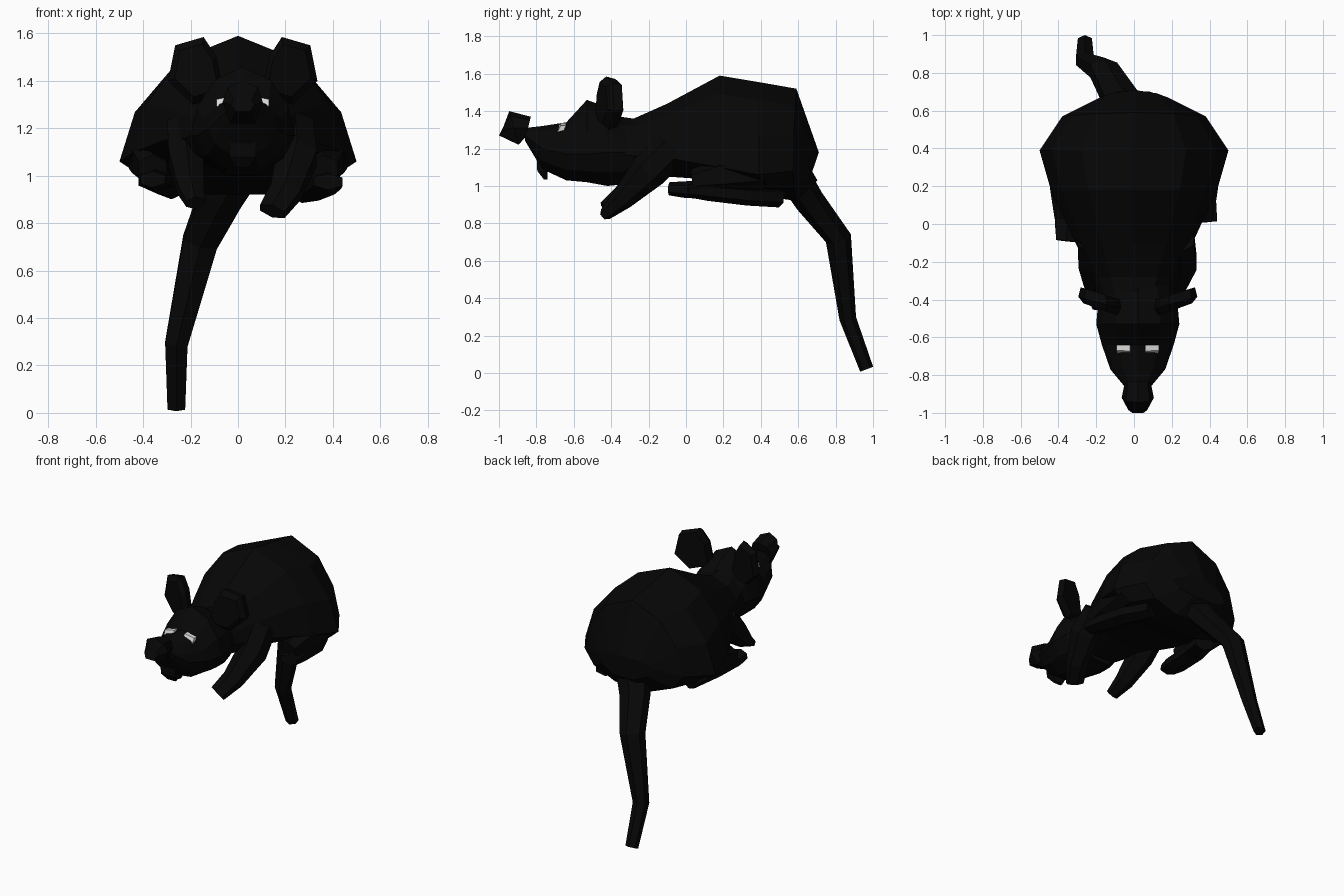
import bpy, bmesh, math
from mathutils import Vector


def material(name, rgb):
    m = bpy.data.materials.new(name)
    m.diffuse_color = (*rgb, 1)
    return m


FUR = material("black fur", (0.002, 0.002, 0.002))
EYE = material("pale eye", (0.7, 0.7, 0.7))
HX = 0.02  # head is turned very slightly off the centre line


def loft(name, rings, mat=FUR):
    """Skin a list of equal rings and cap both ends."""
    bm = bmesh.new()
    vr = [[bm.verts.new(p) for p in r] for r in rings]
    n = len(vr[0])
    for a, b in zip(vr, vr[1:]):
        for i in range(n):
            j = (i + 1) % n
            bm.faces.new((a[i], a[j], b[j], b[i]))
    bm.faces.new(vr[0])
    bm.faces.new(vr[-1][::-1])
    bmesh.ops.recalc_face_normals(bm, faces=bm.faces)
    me = bpy.data.meshes.new(name)
    bm.to_mesh(me)
    bm.free()
    me.materials.append(mat)
    ob = bpy.data.objects.new(name, me)
    bpy.context.collection.objects.link(ob)
    return ob


DOME = [(0, 1), (.55, .8), (.87, .42), (1, 0), (.8, -.6), (.35, -1)]
HEX = [(0, 1), (.75, .7), (1, 0), (.6, -1)]


def section(y, hw, top, bot, wide, bow=0.0, cx=0.0, lean=0.0, half=DOME):
    """Mirrored cross-section, widest at height 'wide'; bow curves it forward at the sides."""
    pts = []
    for sx, seq in ((1, half), (-1, half[:0:-1])):
        for fx, fz in seq:
            z = wide + fz * ((top - wide) if fz > 0 else (wide - bot))
            pts.append((cx + sx * fx * hw, y + lean * fz - bow * fx * fx, z))
    return pts


def tube(name, path, n=6):
    """Tapered limb: path of (x, y, z, radius across x, radius in the yz plane)."""
    pts = [Vector(p[:3]) for p in path]
    rings = []
    for i, p in enumerate(pts):
        d = (pts[min(i + 1, len(pts) - 1)] - pts[max(i - 1, 0)]).normalized()
        u = Vector((1, 0, 0))
        u = (u - d * u.dot(d)).normalized()
        v = d.cross(u)
        ra, rb = path[i][3:]
        rings.append([p + u * ra * math.cos(t) + v * rb * math.sin(t)
                      for t in (2 * math.pi * (k + .5) / n for k in range(n))])
    return loft(name, rings)


# Hunched body
loft("body", [section(*s) for s in (
    (-0.42, 0.17, 1.38, 1.04, 1.18),
    (-0.28, 0.22, 1.36, 1.04, 1.16),
    (-0.10, 0.31, 1.44, 1.05, 1.15),
    (0.18, 0.44, 1.59, 1.03, 1.10),
    (0.39, 0.50, 1.555, 0.95, 1.06),
    (0.59, 0.38, 1.52, 0.92, 1.08, 0.02),
    (0.71, 0.22, 1.18, 1.03, 1.12, 0.06))])

# Head with pointed muzzle
loft("head", [section(*s, cx=HX) for s in (
    (-0.32, 0.18, 1.35, 1.01, 1.18),
    (-0.42, 0.21, 1.42, 1.00, 1.18),
    (-0.53, 0.22, 1.46, 1.02, 1.17),
    (-0.64, 0.19, 1.34, 1.03, 1.17),
    (-0.77, 0.145, 1.32, 1.09, 1.20),
    (-0.86, 0.07, 1.31, 1.24, 1.27))])

# Blocky nose
loft("nose", [section(*s, cx=HX, lean=l, half=HEX) for *s, l in (
    (-0.845, 0.07, 1.37, 1.26, 1.31, 0.015),
    (-0.92, 0.085, 1.40, 1.22, 1.31, -0.025),
    (-0.985, 0.05, 1.33, 1.27, 1.30, 0.015))])

# Front teeth
loft("front_teeth", [[(HX + sx * w, y, z) for sx, y in
                      ((-1, -0.80 + dy), (1, -0.80 + dy), (1, -0.74), (-1, -0.74))]
                     for z, w, dy in ((1.19, .06, 0), (1.08, .055, .005), (1.035, .03, .04))])

for side, label in ((-1, "left"), (1, "right")):
    # Ears: thick tapered plates swept back at the outer edge
    outline = [(.08, 1.34), (.11, 1.50), (.165, 1.585), (.285, 1.55), (.315, 1.40), (.21, 1.30)]
    cx, cz = .19, 1.45
    rings = []
    for off, k in ((-.045, .78), (-.01, 1), (.04, .9)):
        rings.append([(HX + side * (cx + (x - cx) * k),
                       -0.41 + (x - cx) * .28 + off, cz + (z - cz) * k)
                      for x, z in outline])
    loft(label + "_ear", rings)

    # Eyes: small pale slabs set into the brow
    eye = [(.035, 1.293), (.108, 1.276), (.112, 1.322), (.040, 1.337)]
    loft(label + "_eye", [[(HX + side * x, -0.70 + dy + (z - 1.28) * .5 + (x - .04) * .12, z)
                           for x, z in eye] for dy in (0, .03)], EYE)

    # Folded thighs bulging below the flank
    tube(label + "_thigh", [(side * .40, .42, 1.08, .07, .10), (side * .38, .20, 1.06, .075, .10),
                            (side * .36, .04, 1.03, .07, .06)])

# Forelegs with full upper arms
tube("right_foreleg", [(.24, -.08, 1.20, .09, .10), (.25, -.20, 1.08, .095, .10),
                       (.20, -.34, .93, .075, .06), (.145, -.43, .85, .065, .035)])
tube("left_foreleg", [(-.22, -.08, 1.20, .09, .10), (-.22, -.20, 1.08, .085, .095),
                      (-.20, -.34, .95, .065, .055), (-.18, -.44, .885, .045, .03)])

# Hind feet tucked under the body
tube("right_hind_foot", [(.38, .01, .975, .07, .035), (.37, .12, .97, .075, .05),
                         (.34, .33, .95, .08, .055), (.27, .50, .94, .07, .055)])
tube("left_hind_foot", [(-.36, -.09, .985, .06, .035), (-.35, 0, .98, .08, .045),
                        (-.34, .20, .98, .08, .05), (-.28, .38, .95, .07, .05)])

# Hanging tail
tube("tail", [(.02, .56, 1.08, .12, .09), (-.07, .66, .92, .105, .08),
              (-.16, .815, .72, .085, .07), (-.26, .865, .29, .055, .045),
              (-.26, .966, .02, .043, .037)])
